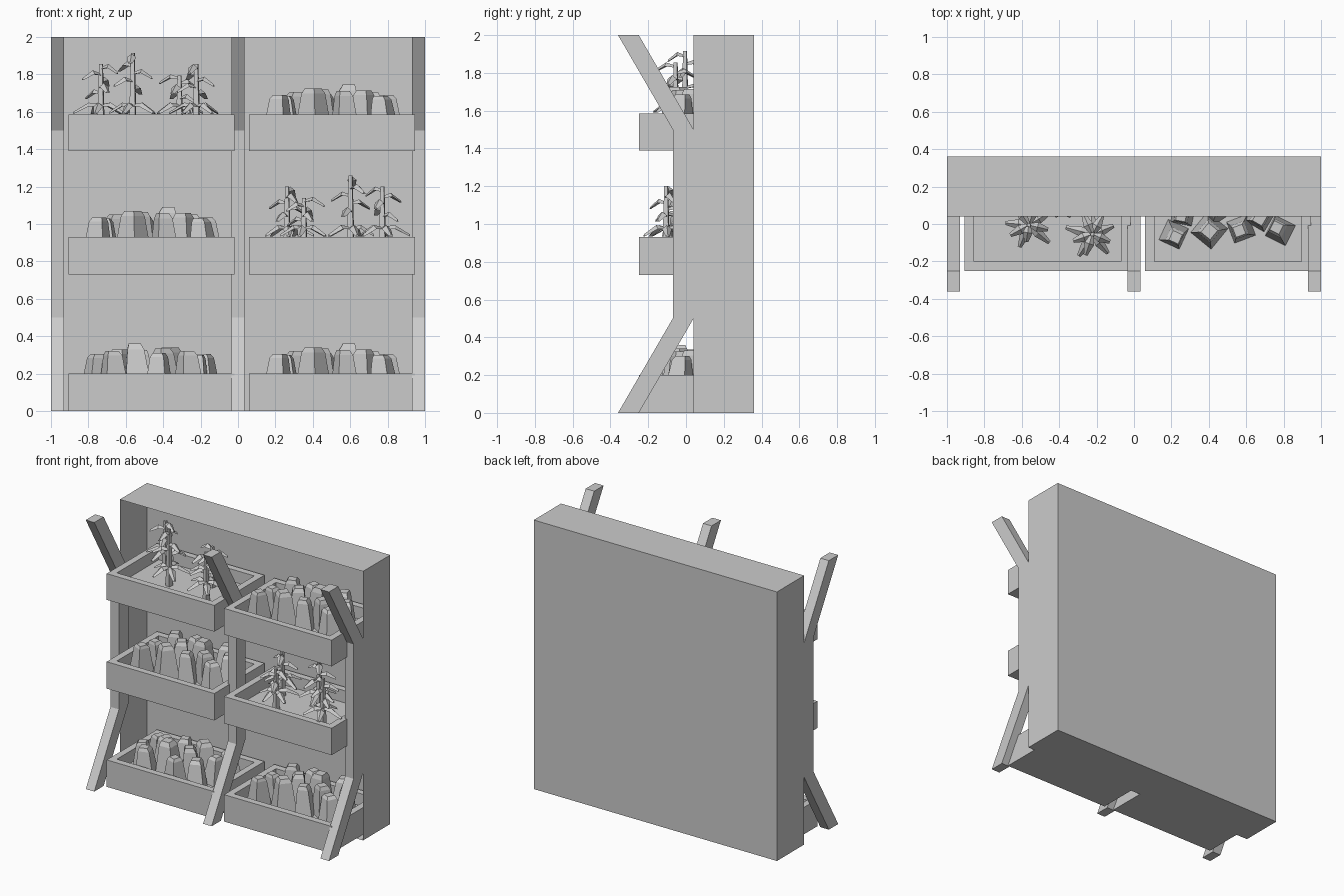
import bpy, bmesh, math, random
from mathutils import Vector, Matrix

if "Cube" in bpy.data.objects:
    bpy.data.objects.remove(bpy.data.objects["Cube"])

SOIL = 0.09          # soil depth below the planter rim
YC = 0.045           # planter centre in y


def finish(bm, name, recalc=True):
    if recalc:
        bmesh.ops.recalc_face_normals(bm, faces=bm.faces)
    me = bpy.data.meshes.new(name)
    bm.to_mesh(me)
    bm.free()
    ob = bpy.data.objects.new(name, me)
    bpy.context.collection.objects.link(ob)
    return ob


def box(bm, lo, hi):
    lo, hi = Vector(lo), Vector(hi)
    m = Matrix.Translation((lo + hi) / 2) @ Matrix.Diagonal((*(hi - lo), 1))
    return bmesh.ops.create_cube(bm, size=1, matrix=m)["verts"]


def skin(bm, rings):
    """Closed flat-sided solid through rings of points."""
    vs = [[bm.verts.new(p) for p in r] for r in rings]
    n = len(vs[0])
    for a, b in zip(vs, vs[1:]):
        for i in range(n):
            j = (i + 1) % n
            bm.faces.new((a[i], a[j], b[j], b[i]))
    bm.faces.new(vs[0][::-1])
    bm.faces.new(vs[-1])


def square(c, r, ang):
    return [Vector(c) + Vector((r * math.cos(ang + k * math.pi / 2),
                                r * math.sin(ang + k * math.pi / 2), 0)) for k in range(4)]


# Open-fronted cabinet shell
bm = bmesh.new()
box(bm, (-1, 0.04, 0), (1, 0.36, 2))
front = [f for f in bm.faces if f.calc_center_median().y < 0.05]
bmesh.ops.delete(bm, geom=front, context='FACES_ONLY')
finish(bm, "cabinet_shell", recalc=False)

# Three bent posts
profile = [(-0.36, 0), (-0.25, 0), (0.04, 0.5), (0.04, 1.5),
           (-0.25, 2), (-0.36, 2), (-0.07, 1.5), (-0.07, 0.5)]
for name, x in (("left_post", -0.965), ("middle_post", 0), ("right_post", 0.965)):
    bm = bmesh.new()
    skin(bm, [[(x + s * 0.035, y, z) for y, z in profile] for s in (-1, 1)])
    finish(bm, name)


# Planter box with a sunken soil surface
def planter(cx, z0, z1):
    bm = bmesh.new()
    box(bm, (cx - 0.4425, -0.25, z0), (cx + 0.4425, 0.34, z1))
    top = max(bm.faces, key=lambda f: f.calc_center_median().z)
    bmesh.ops.inset_individual(bm, faces=[top], thickness=0.07)
    for v in top.verts:
        v.co.z = z1
    res = bmesh.ops.extrude_discrete_faces(bm, faces=[top])
    for v in res["faces"][0].verts:
        v.co.z -= SOIL
    finish(bm, "planter")


# Crop of tapered chunky heads: x, y, base radius, height above rim, lean x
HEADS = [(-0.29, -0.09, .085, .105, .01), (-0.24, 0.02, .08, .10, -.01),
         (-0.10, -0.07, .10, .14, 0), (-0.07, 0.04, .09, .135, .01),
         (0.07, -0.06, .085, .125, -.01), (0.07, 0.10, .10, .16, .02),
         (0.17, 0.01, .09, .13, 0), (0.28, -0.07, .085, .10, -.02),
         (0.30, 0.09, .085, .105, -.01), (-0.20, 0.17, .09, .12, .01),
         (-0.04, 0.19, .085, .11, 0), (0.20, 0.18, .09, .12, .01)]


def heads(m):
    bm = bmesh.new()
    rng = random.Random(4)
    for x, y, r, h, lean in HEADS:
        a = rng.uniform(0, 1.5)
        dy = rng.uniform(-.02, .02)
        skin(bm, [square((x, y - .01, -SOIL), r, a),
                  square((x + lean * .7, y - .01 + dy * .7, h * .8), r * .64, a),
                  square((x + lean, y - .01 + dy, h), r * .45, a)])
    bm.transform(m)
    finish(bm, "chunky_crop")


# Folded leaf growing from a stem
def leaf(bm, base, ang, length, rise, drop, w):
    d = Vector((math.cos(ang), math.sin(ang), 0))
    s = Vector((-d.y, d.x, 0))
    up = Vector((0, 0, 1))
    rings = []
    for t, z, k in ((0, 0, .35), (.45, rise, 1), (1, drop, .4)):
        c = Vector(base) + d * length * t + up * z
        rings.append([c - s * w * k - up * .006, c + up * .014 * k,
                      c + s * w * k - up * .006])
    skin(bm, rings)


# Leafy plants: x, y, height above rim
STEMS = [(-0.27, 0.15, .27), (-0.10, -0.05, .33), (0.15, 0.10, .21), (0.24, -0.10, .27)]


def leafy(m):
    bm = bmesh.new()
    rng = random.Random(7)
    for x, y, h in STEMS:
        skin(bm, [square((x, y, -SOIL), .025, .6), square((x, y, h), .013, .6)])
        a0 = rng.uniform(0, 6)
        for k in range(5):
            leaf(bm, (x, y, .05), a0 + k * 1.257, rng.uniform(.12, .16), .0, -.04, .026)
        for k in range(5):
            z = h * (.42 + .125 * k)
            leaf(bm, (x, y, z), a0 + .7 + k * 2.4, rng.uniform(.09, .13), .008, -.025, .026)
    bm.transform(m)
    finish(bm, "leafy_plant")


# Fill both columns of planters; True turns the crop half a turn
LEFT, RIGHT = -0.4625, 0.5025
for cx, z0, z1, crop, turned in (
        (LEFT, 0, 0.2, heads, True), (RIGHT, 0, 0.2, heads, False),
        (LEFT, 0.73, 0.93, heads, False), (RIGHT, 0.73, 0.93, leafy, True),
        (LEFT, 1.39, 1.585, leafy, False), (RIGHT, 1.39, 1.585, heads, False)):
    planter(cx, z0, z1)
    crop(Matrix.Translation((cx, YC, z1)) @ Matrix.Rotation(math.pi * turned, 4, 'Z'))
